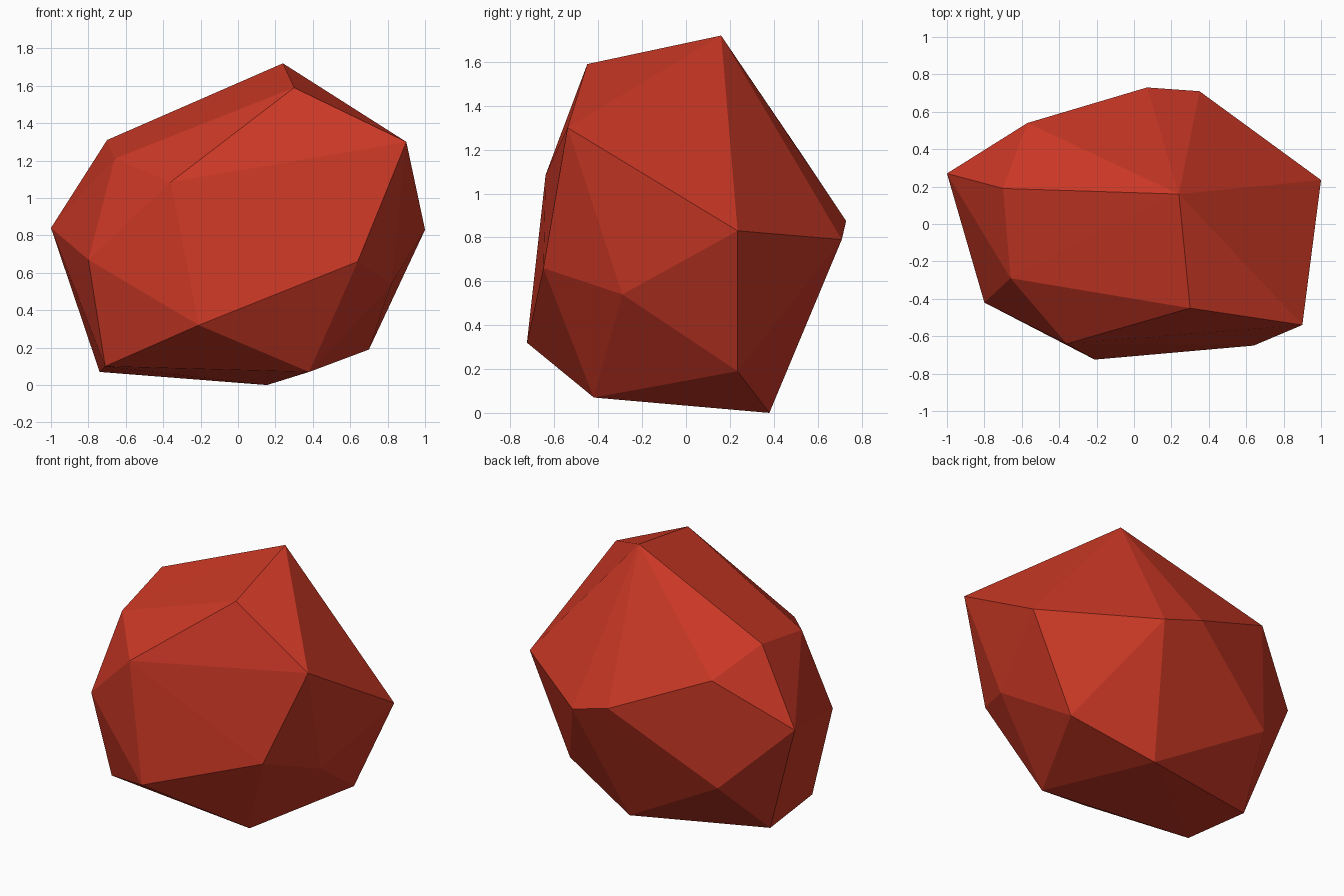
import bpy, bmesh

# One flat red for the whole stone
red = bpy.data.materials.new("brick red")
red.diffuse_color = (0.60, 0.040, 0.019, 1)

# Corners of the faceted stone, from top to bottom
corners = [
    (0.24, 0.16, 1.72), (0.30, -0.45, 1.59), (0.90, -0.54, 1.30),      # crown
    (-0.70, 0.19, 1.31), (-0.66, -0.29, 1.21), (-0.36, -0.64, 1.085),
    (-0.57, 0.54, 1.16),
    (1.00, 0.235, 0.83), (0.35, 0.71, 0.79), (0.07, 0.73, 0.875),      # girdle
    (-1.00, 0.27, 0.84), (-0.80, -0.42, 0.67), (0.64, -0.65, 0.66),
    (0.82, -0.29, 0.54), (-0.60, 0.52, 0.435),
    (-0.21, -0.725, 0.32), (0.70, 0.235, 0.19), (0.38, -0.42, 0.07),   # base
    (0.155, 0.38, 0.0), (-0.74, 0.16, 0.07), (-0.71, -0.33, 0.10),
]

# Wrap the corners in a convex skin with flat facets
bm = bmesh.new()
for c in corners:
    bm.verts.new(c)
bmesh.ops.convex_hull(bm, input=bm.verts[:])
bmesh.ops.recalc_face_normals(bm, faces=bm.faces[:])

mesh = bpy.data.meshes.new("faceted_stone")
bm.to_mesh(mesh)
bm.free()
mesh.materials.append(red)
stone = bpy.data.objects.new("faceted_stone", mesh)
bpy.context.collection.objects.link(stone)
